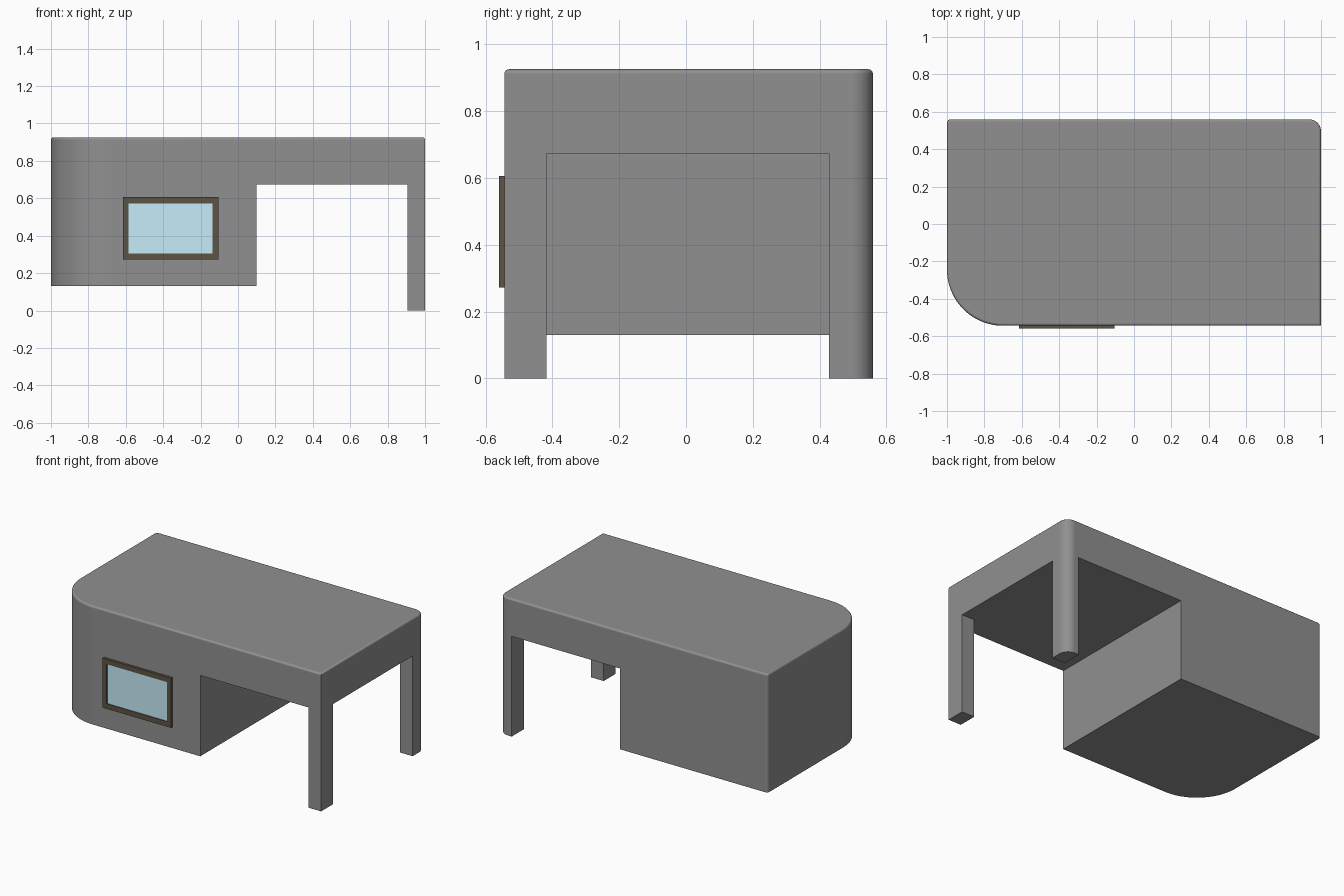
import bpy, bmesh, math

if "Cube" in bpy.data.objects:
    bpy.data.objects.remove(bpy.data.objects["Cube"])

FRONT, BACK = -0.544, 0.56


def new_object(name, bm):
    bmesh.ops.recalc_face_normals(bm, faces=bm.faces[:])
    mesh = bpy.data.meshes.new(name)
    bm.to_mesh(mesh)
    bm.free()
    obj = bpy.data.objects.new(name, mesh)
    bpy.context.collection.objects.link(obj)
    return obj


def prism(points, z0, z1, top_bevel=0):
    bm = bmesh.new()
    base = bm.faces.new([bm.verts.new((x, y, z0)) for x, y in points])
    ext = bmesh.ops.extrude_face_region(bm, geom=[base], use_keep_orig=True)["geom"]
    top = [v for v in ext if isinstance(v, bmesh.types.BMVert)]
    bmesh.ops.translate(bm, verts=top, vec=(0, 0, z1 - z0))
    bmesh.ops.recalc_face_normals(bm, faces=bm.faces[:])
    if top_bevel:
        edges = [e for e in bm.edges if all(v.co.z > z1 - 1e-5 for v in e.verts)]
        bmesh.ops.bevel(bm, geom=edges, offset=top_bevel, segments=3,
                        profile=0.5, affect='EDGES')
    return bm


def rect(x0, x1, y0, y1):
    return [(x0, y0), (x1, y0), (x1, y1), (x0, y1)]


def arc(cx, cy, r, start, n):
    return [(cx + r * math.cos(math.radians(start + 90 * i / n)),
             cy + r * math.sin(math.radians(start + 90 * i / n)))
            for i in range(n + 1)]


def material(name, color):
    mat = bpy.data.materials.new(name)
    mat.diffuse_color = color
    mat.use_nodes = True
    mat.node_tree.nodes["Principled BSDF"].inputs["Base Color"].default_value = mat.diffuse_color
    return mat


# Desk body: rounded plan outline with softened top rim
outline = (arc(-0.70, FRONT + 0.30, 0.30, 180, 24)
           + [(1, FRONT)]
           + arc(0.935, BACK - 0.065, 0.065, 0, 10)
           + arc(-0.98, BACK - 0.02, 0.02, 90, 4))
body = new_object("desk_body", prism(outline, 0, 0.926, 0.014))
body.data.materials.append(material("dark_grey", (0.28, 0.28, 0.28, 1)))

# Cutters: clearance below the cabinet, and the T-shaped knee space between the legs
knee = [(0.1, -2), (0.905, -2), (0.905, -0.418), (2, -0.418),
        (2, 0.428), (0.905, 0.428), (0.905, 2), (0.1, 2)]
cutters = [new_object("cabinet_clearance_cutter", prism(rect(-2, 0.5, -2, 2), -1, 0.13)),
           new_object("knee_space_cutter", prism(knee, -1, 0.674))]
for cutter in cutters:
    cutter.hide_render = True
    mod = body.modifiers.new("cut", 'BOOLEAN')
    mod.operation = 'DIFFERENCE'
    mod.solver = 'EXACT'
    mod.object = cutter
bpy.context.view_layer.objects.active = body
body.select_set(True)
for mod in list(body.modifiers):
    bpy.ops.object.modifier_apply(modifier=mod.name)
for cutter in cutters:
    bpy.data.objects.remove(cutter)
bpy.ops.object.shade_smooth_by_angle(angle=math.radians(35))

# Weighted normals keep the big panels flat beside the rounded edges
weighted = body.modifiers.new("flat_panels", 'WEIGHTED_NORMAL')
weighted.keep_sharp = True
weighted.weight = 100

# Window frame: inset ring pulled forward from the front panel
X0, X1, Z0, Z1 = -0.615, -0.105, 0.272, 0.606
bm = bmesh.new()
rings = []
for y, dx, dz in [(FRONT + 0.004, 0, 0), (-0.56, 0, 0),
                  (-0.56, 0.03, 0.034), (FRONT + 0.004, 0.03, 0.034)]:
    rings.append([bm.verts.new((x, y, z)) for x, z in
                  rect(X0 + dx, X1 - dx, Z0 + dz, Z1 - dz)])
for k in range(4):
    a, b = rings[k], rings[(k + 1) % 4]
    for i in range(4):
        j = (i + 1) % 4
        bm.faces.new((a[i], a[j], b[j], b[i]))
frame = new_object("window_frame", bm)
frame.data.materials.append(material("bronze", (0.11, 0.088, 0.057, 1)))

# Glass pane, slightly recessed in the frame
pane = prism(rect(X0 + 0.03, X1 - 0.03, -0.554, FRONT + 0.002), Z0 + 0.034, Z1 - 0.034)
glass = new_object("window_glass", pane)
glass.data.materials.append(material("pale_blue_glass", (0.57, 0.84, 0.95, 1)))
